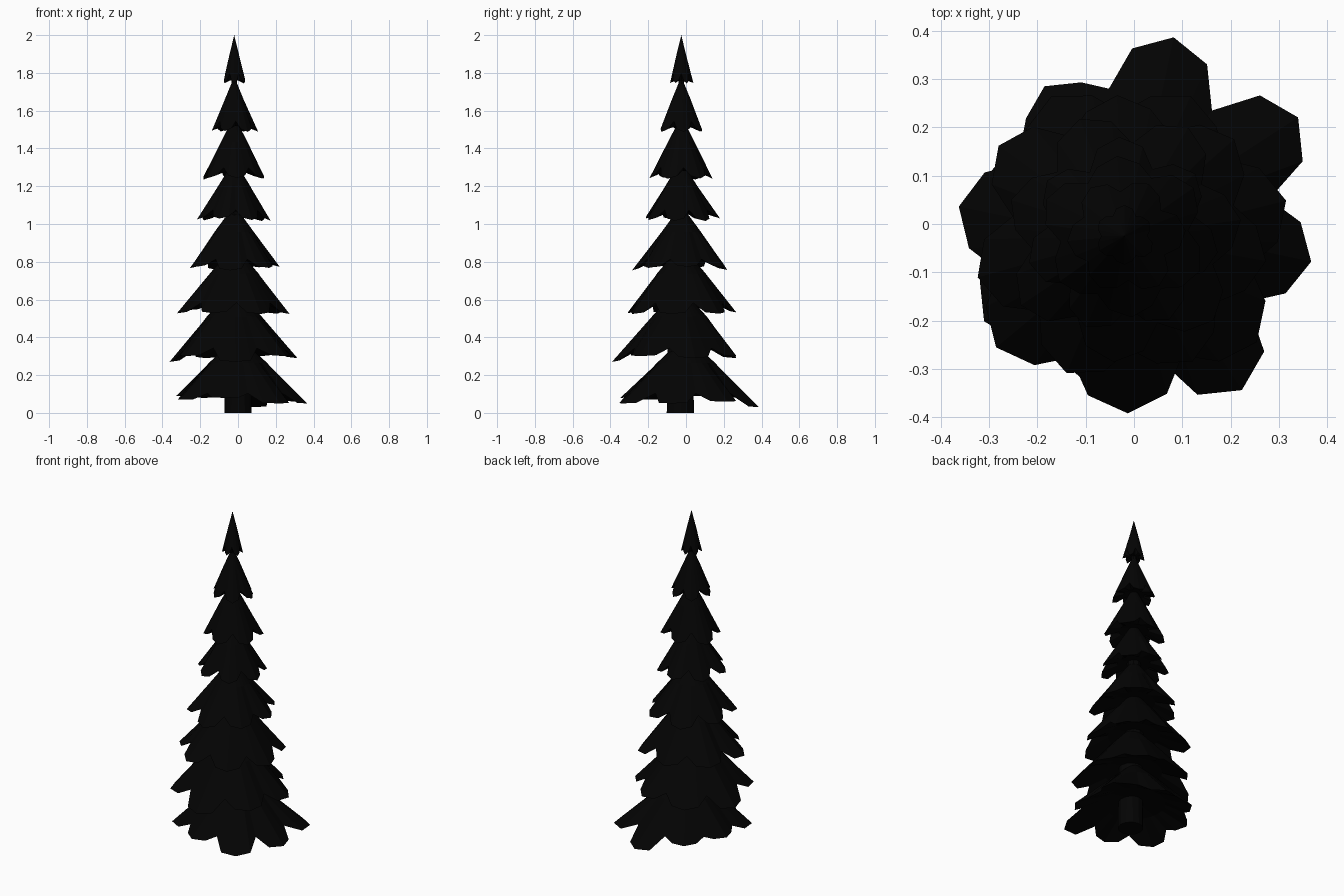
import bpy, bmesh, random
from math import sin, cos, radians, pi

if "Cube" in bpy.data.objects:
    bpy.data.objects.remove(bpy.data.objects["Cube"])

random.seed(4)
mat = bpy.data.materials.new("dark_needles")
mat.diffuse_color = (0.001, 0.001, 0.001, 1)
mat.use_nodes = True
mat.node_tree.nodes["Principled BSDF"].inputs["Base Color"].default_value = mat.diffuse_color


def finish(bm, name):
    bmesh.ops.recalc_face_normals(bm, faces=bm.faces)
    me = bpy.data.meshes.new(name)
    bm.to_mesh(me)
    bm.free()
    me.materials.append(mat)
    ob = bpy.data.objects.new(name, me)
    bpy.context.collection.objects.link(ob)
    return ob


def tier(name, cx, cy, apex, tip, radius, n, start, lengths=None, tips=None):
    """Conical skirt of drooping petal boughs with a wedge-shaped underside."""
    bm = bmesh.new()
    slope = (apex - tip) / radius
    top = bm.verts.new((cx, cy, apex))
    hub = bm.verts.new((cx, cy, tip + 0.32 * radius))
    upper, rim, lower = [], [], []
    step = 2 * pi / n
    # per petal: notch, shoulder, tip, shoulder  (angle fraction, reach, lift)
    cols = [(-0.5, 0.77, -0.1), (-0.28, 0.92, -0.07), (0, 1.0, 0.0), (0.28, 0.92, -0.07)]
    for k in range(n):
        reach = lengths[k] / radius if lengths else random.uniform(0.95, 1.06)
        tip_z = tips[k] if tips else tip + random.uniform(-0.03, 0.06) * radius
        for f, r, lift in cols:
            a = radians(start) + step * (k + f)
            if f > -0.5:  # petal end, on a line from the apex to its own tip
                rr = radius * r * reach
                z = apex - (apex - tip_z) * r + lift * radius
            else:
                rr = radius * r
                z = apex - slope * rr + lift * radius
            ru = radius * 0.42
            rl = radius * 0.48
            upper.append(bm.verts.new((cx + ru * cos(a), cy + ru * sin(a), apex - slope * ru)))
            rim.append(bm.verts.new((cx + rr * cos(a), cy + rr * sin(a), max(z, 0.02))))
            lower.append(bm.verts.new((cx + rl * cos(a), cy + rl * sin(a), tip + 0.24 * radius)))
    m = len(rim)
    for i in range(m):
        j = (i + 1) % m
        bm.faces.new((top, upper[i], upper[j]))
        bm.faces.new((upper[i], rim[i], rim[j], upper[j]))
        bm.faces.new((rim[i], lower[i], lower[j], rim[j]))
        bm.faces.new((lower[i], hub, lower[j]))
    return finish(bm, name)


# Trunk: short stump running up inside the boughs
bm = bmesh.new()
bmesh.ops.create_cone(bm, cap_ends=True, segments=12, radius1=0.072, radius2=0.065, depth=0.5)
bmesh.ops.translate(bm, verts=bm.verts, vec=(0, -0.03, 0.25))
finish(bm, "trunk")
# Thin stem through the upper tiers
bm = bmesh.new()
bmesh.ops.create_cone(bm, cap_ends=True, segments=8, radius1=0.06, radius2=0.012, depth=1.4)
bmesh.ops.translate(bm, verts=bm.verts, vec=(-0.02, -0.025, 1.15))
finish(bm, "stem")

# Two wide bottom tiers with measured petal lengths and tip heights
tier("boughs_1", 0.0, 0.0, 0.41, 0.06, 0.37, 8, -12,
     [0.375, 0.405, 0.395, 0.34, 0.335, 0.37, 0.355, 0.41],
     [0.05, 0.06, 0.03, 0.08, 0.09, 0.07, 0.08, 0.05])
tier("boughs_2", -0.02, -0.035, 0.67, 0.29, 0.345, 7, 14,
     [0.345, 0.33, 0.335, 0.35, 0.345, 0.357, 0.345],
     [0.29, 0.3, 0.29, 0.27, 0.3, 0.27, 0.3])
# Upper tiers: apex z, tip z, radius, petals, start angle
rows = [
    (0.89, 0.53, 0.305, 7, -10),
    (1.10, 0.76, 0.25, 7, 8),
    (1.34, 1.02, 0.195, 7, -10),
    (1.57, 1.24, 0.172, 6, 35),
    (1.78, 1.49, 0.12, 6, 5),
    (2.00, 1.745, 0.062, 6, 30),
]
for i, (apex, tip, r, n, start) in enumerate(rows):
    tier(f"boughs_{i + 3}", -0.02, -0.025, apex, tip, r, n, start)
